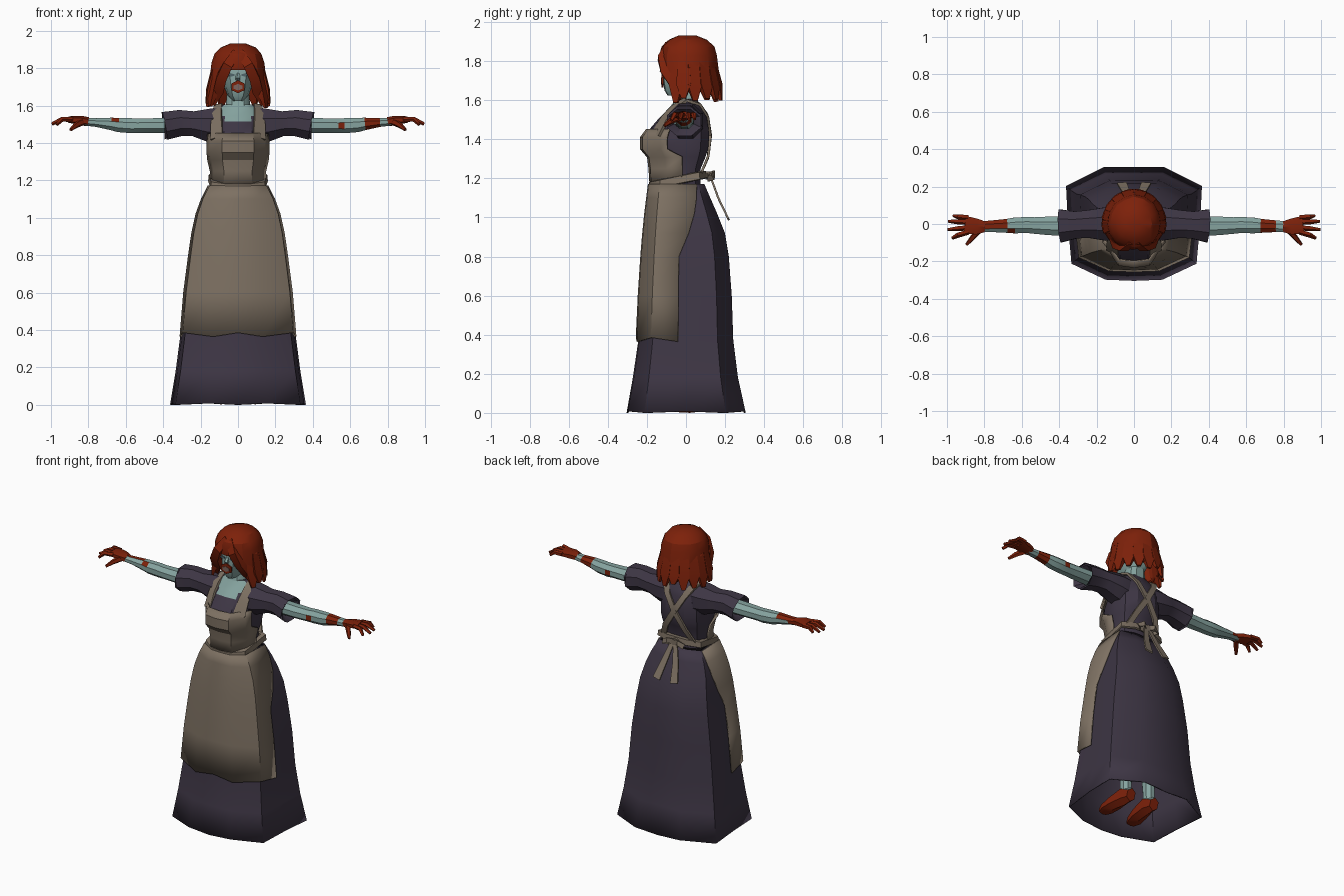
import bpy, bmesh, math, random
from mathutils import Vector

random.seed(4)
if "Cube" in bpy.data.objects:
    bpy.data.objects.remove(bpy.data.objects["Cube"])


def material(name, rgb):
    m = bpy.data.materials.new(name)
    m.use_nodes = True
    m.diffuse_color = (*rgb, 1)
    m.node_tree.nodes["Principled BSDF"].inputs["Base Color"].default_value = (*rgb, 1)
    return m


SKIN = material("pale teal skin", (.235, .365, .345))
RED = material("dark red", (.205, .015, .003))
DRESS = material("dusky purple cloth", (.048, .037, .059))
APRON = material("drab linen", (.205, .163, .122))
LIPS = material("dull lips", (.20, .13, .11))
EYES = material("shadowed eyes", (.08, .13, .14))
DARK = material("near black", (.006, .005, .006))


def loft(name, rings, mats, closed=True, caps=(False, False), rule=None, thick=0, angle=32):
    """Skin a list of equal-length rings; rule(centre) picks the material index."""
    bm = bmesh.new()
    rows = [[bm.verts.new(p) for p in ring] for ring in rings]
    n = len(rows[0])
    for lo, hi in zip(rows, rows[1:]):
        for i in range(n if closed else n - 1):
            j = (i + 1) % n
            bm.faces.new((lo[i], lo[j], hi[j], hi[i]))
    for row, wanted in zip((rows[0], rows[-1]), caps):
        if wanted:
            bm.faces.new(row)
    bmesh.ops.recalc_face_normals(bm, faces=bm.faces)
    for f in bm.faces:
        f.smooth = True
        if rule:
            f.material_index = int(rule(f.calc_center_median()))
    mesh = bpy.data.meshes.new(name)
    bm.to_mesh(mesh)
    bm.free()
    mesh.set_sharp_from_angle(angle=math.radians(angle))
    for m in mats:
        mesh.materials.append(m)
    ob = bpy.data.objects.new(name, mesh)
    bpy.context.collection.objects.link(ob)
    if thick:
        mod = ob.modifiers.new("thickness", 'SOLIDIFY')
        mod.thickness, mod.offset = thick, 0


def section(half, z, hw, front, back, kind="ring", grow=0):
    """Scale a half outline (front to back) and mirror it across x."""
    pts = [Vector((x * (hw + grow), y * ((back if y > 0 else -front) + grow), z)) for x, y in half]
    flip = [Vector((-p.x, p.y, p.z)) for p in reversed(pts)]
    if kind == "front":
        return flip[:-1] + pts
    if kind == "back":
        return pts + flip[1:]
    return pts + flip[1:-1]


def sweep(name, path, sizes, sides, ref, mats, rule=None, caps=(True, True)):
    """Sweep a polygon along a path; sizes are half extents along ref and across it."""
    path = [Vector(p) for p in path]
    ref, rings, k = Vector(ref), [], 1 / math.cos(math.pi / sides)
    if len(sizes) == 1:
        sizes = sizes * len(path)
    for i, p in enumerate(path):
        t = (path[min(i + 1, len(path) - 1)] - path[max(i - 1, 0)]).normalized()
        b = t.cross(ref).normalized()
        a = b.cross(t)
        angles = [(j + .5) * math.tau / sides for j in range(sides)]
        rings.append([p + a * sizes[i][0] * k * math.cos(w) + b * sizes[i][1] * k * math.sin(w) for w in angles])
    loft(name, rings, mats, caps=caps, rule=rule)


X, Y, Z = (1, 0, 0), (0, 1, 0), (0, 0, 1)

# Skirt: height, half width, front, back
skirt_half = [(0, -1), (.42, -.98), (.92, -.7), (.97, 0), (1, .67), (.45, 1), (0, 1)]
skirt = [(0, .36, -.3, .3), (.18, .33, -.268, .262), (.37, .305, -.24, .238), (.6, .285, -.23, .23),
         (.8, .258, -.217, .215), (.92, .24, -.207, .195), (1.02, .217, -.197, .155),
         (1.1, .187, -.187, .12), (1.17, .15, -.178, .09)]
rings = [section(skirt_half, *row) for row in skirt]
for i, p in enumerate(rings[0]):
    p.z = .008 * (i % 2)
loft("skirt", rings, [DRESS], thick=.008)
loft("skirt_lining", [section(skirt_half, *row, grow=-.008) for row in skirt[2:]], [DARK])

# Wrapped apron skirt with a wavy hem
rings = []
for z, hw, f, b in skirt[2:]:
    edge = -.16 + max(0, z - .8) * 1.9
    rings.append(section(skirt_half[:3] + [(.97, edge)], z, hw, f, b, "front", .012))
for i, p in enumerate(rings[0]):
    p.z += .015 if i % 2 else -.006
loft("apron_skirt", rings, [APRON], closed=False, thick=.01)

# Bodice, with the neckline showing skin
body_half = [(0, -1), (.5, -.95), (.86, -.55), (1, 0), (.86, .65), (.45, 1), (0, 1)]
body = [(1.17, .135, -.17, .075), (1.25, .134, -.175, .075), (1.31, .148, -.183, .1),
        (1.35, .152, -.218, .113), (1.41, .152, -.218, .118), (1.45, .148, -.188, .116),
        (1.515, .145, -.132, .106), (1.545, .138, -.102, .095), (1.58, .12, -.07, .07), (1.605, .08, -.055, .055)]
loft("bodice", [section(body_half, *r) for r in body], [DRESS, SKIN], caps=(False, True),
     rule=lambda c: c.z > 1.52 and c.y < -.02 and abs(c.x) < .095)

# Apron bib
rings = []
for z, hw, f, b in body[:6]:
    edge = -.1 if z < 1.33 else -.42
    rings.append(section(body_half[:3] + [(1, edge)], z, hw, f, b, "front", .012))
loft("apron_bib", rings, [APRON], closed=False, thick=.01)

# Tilted waistband
rings = []
for dz, grow in ((-.022, .008), (-.018, .018), (.018, .014), (.022, -.012)):
    ring = section(skirt_half, 1.2 + dz, .142, -.175, .088, grow=grow)
    for p in ring:
        p.z += .2 * p.y
    rings.append(ring)
loft("waistband", rings, [APRON])
sweep("bow_knot", [(0, .1, 1.215), (0, .135, 1.215)], [(.018, .018)], 6, X, [APRON])

# Neck and head
loft("neck", [section(body_half, *r) for r in
              [(1.54, .085, -.1, .07), (1.59, .066, -.06, .055), (1.68, .058, -.05, .06)]], [SKIN])
head = [(1.625, .032, -.095, .02), (1.65, .056, -.11, .05), (1.7, .074, -.118, .08),
        (1.75, .085, -.114, .1), (1.8, .09, -.114, .11), (1.87, .08, -.09, .09)]
loft("head", [section(body_half, *r) for r in head], [SKIN], caps=(True, True))
sweep("nose", [(0, -.105, 1.775), (0, -.122, 1.745), (0, -.112, 1.732)],
      [(.007, .006), (.012, .012), (.008, .005)], 5, X, [SKIN])
sweep("mouth_smear", [(0, -.116, 1.7), (0, -.125, 1.7)], [(.036, .03)], 6, X, [RED])
sweep("mouth", [(0, -.12, 1.698), (0, -.128, 1.698)], [(.024, .015)], 6, X, [LIPS])


# Hair: crown, hanging curtain and ragged locks
def arc(start, steps):
    angles = [math.radians(start + (180 - start) * i / steps) for i in range(steps + 1)]
    return [(math.sin(a), -math.cos(a)) for a in angles]


crown = [(1.79, .148, -.132, .162), (1.83, .143, -.138, .155), (1.875, .126, -.122, .142),
         (1.91, .094, -.085, .105), (1.932, .04, -.035, .05)]
rings = [section(arc(0, 8), *r) for r in crown]
for ring in rings[1:-1]:
    for i, p in enumerate(ring):
        grow = random.uniform(-.02, .03)
        p.x, p.y = p.x * (1 + grow), p.y * (1 + grow)
for i, p in enumerate(rings[0]):
    if p.y > -.1:
        p.z -= .07 + .04 * (i % 2)
        p.x, p.y = p.x * 1.04, p.y * 1.06
loft("hair_crown", rings, [RED], caps=(False, True), angle=25)
curtain = [(1.8, .134, -.105, .145), (1.73, .138, -.075, .155), (1.68, .145, -.05, .165), (1.64, .15, -.03, .172)]
rings = [section(arc(50, 7), *r, "back") for r in curtain]
for i, p in enumerate(rings[-1]):
    p.z += .02 * (i % 2)
loft("hair_curtain", rings, [RED], closed=False, thick=.018, angle=25)
for i in range(12):
    a = math.radians(62 + i * 236 / 11)
    s, c = math.sin(a), -math.cos(a)
    depth = .165 if c > 0 else .1
    tip = random.uniform(1.585, 1.625)
    sweep("hair_lock", [(s * .128, c * depth * .85, 1.8), (s * .15, c * depth, 1.68), (s * .168, c * depth * 1.1, tip)],
          [(.028, .012), (.038, .018), (.012, .006)], 4, (-c, s, 0), [RED])

# Paired parts
arm = [(.34, -.01, 1.495, .052, .041), (.45, -.01, 1.493, .05, .039), (.535, -.008, 1.492, .044, .038),
       (.57, -.005, 1.492, .043, .04), (.64, -.008, 1.496, .042, .038), (.68, -.01, 1.502, .037, .033),
       (.76, -.012, 1.509, .031, .023), (.82, -.015, 1.513, .029, .02)]
sleeve = [(.09, 0, 1.49, .085, .095), (.16, 0, 1.495, .088, .088), (.24, 0, 1.503, .075, .066),
          (.31, -.005, 1.506, .072, .07), (.393, -.01, 1.491, .088, .075), (.388, -.01, 1.491, .078, .065),
          (.35, -.01, 1.495, .05, .04)]
fingers = [(.035, .045, .965, 1.503), (.01, .015, .992, 1.503), (-.018, -.03, .995, 1.5), (-.042, -.075, .97, 1.497)]


def stained(c):
    """Splashes differ on each arm."""
    if c.x > 0:
        return .68 < c.x < .76 or (.535 < c.x < .57 and abs(c.y + .007) > .036)
    return (c.x < -.68 and c.z > 1.51 and c.y > -.02) or (-.68 < c.x < -.64 and c.z > 1.51 and c.y < -.02)


for s, side in ((1, "left"), (-1, "right")):
    def put(points):
        return [(s * p[0], p[1], p[2]) for p in points]

    # Sleeve and arm
    sweep(side + "_sleeve", put(sleeve[:5]), [r[3:] for r in sleeve[:5]], 8, Y, [DRESS], caps=(True, False))
    sweep(side + "_sleeve_lining", put(reversed(sleeve[4:])), [r[3:] for r in reversed(sleeve[4:])],
          8, Y, [DRESS], caps=(False, False))
    sweep(side + "_arm", put(arm), [r[3:] for r in arm], 8, Y, [SKIN, RED], stained)

    # Hand
    sweep(side + "_palm", put([(.8, -.015, 1.513), (.84, -.014, 1.52), (.905, -.004, 1.525)]),
          [(.029, .021), (.042, .022), (.047, .015)], 6, Y, [RED])
    for y0, y1, x1, z1 in fingers:
        mid = (.94, (y0 + y1) / 2, 1.527)
        sweep(side + "_finger", put([(.885, y0, 1.525), mid, (x1, y1, z1)]),
              [(.012, .012), (.012, .011), (.007, .007)], 5, Y, [RED])
    sweep(side + "_thumb", put([(.83, -.035, 1.513), (.865, -.075, 1.495), (.895, -.11, 1.47)]),
          [(.016, .014), (.013, .012), (.007, .007)], 5, Z, [RED])

    # Apron strap over the shoulder, crossing at the back
    sweep(side + "_front_strap", put([(.112, -.152, 1.425), (.114, -.108, 1.505), (.112, -.062, 1.56), (.105, 0, 1.602)]),
          [(.038, .008), (.032, .008), (.026, .008), (.022, .007)], 4, (s * .84, .54, 0), [APRON])
    sweep(side + "_back_strap", put([(.105, -.005, 1.602), (.095, .068, 1.58), (.06, .11, 1.52), (0, .126, 1.42),
                                     (-.07, .113, 1.31), (-.11, .075, 1.22)]),
          [(.022, .007)] * 2 + [(.018, .006)] * 4, 4, X, [APRON])

    # Bow loop and tail
    sweep(side + "_bow_loop", put([(0, .12, 1.215), (.04, .145, 1.225), (.075, .135, 1.205),
                                   (.05, .115, 1.2), (0, .115, 1.215)]), [(.016, .004)], 4, Z, [APRON])
    sweep(side + "_bow_tail", put([(.01, .125, 1.21), (.04, .165, 1.1), (.065, .218, .99)]),
          [(.014, .005), (.02, .005), (.026, .005)], 4, X, [APRON])

    # Eye, and the parted front hair
    sweep(side + "_eye", put([(.035, -.107, 1.763), (.035, -.115, 1.763)]), [(.016, .007)], 6, X, [EYES])
    sweep(side + "_front_lock", put([(.01, -.098, 1.885), (.055, -.13, 1.815), (.09, -.108, 1.745),
                                     (.105, -.065, 1.68), (.135, -.03, 1.605)]),
          [(.02, .012), (.026, .014), (.027, .02), (.028, .018), (.012, .008)], 4, X, [RED])

    # Leg and stained foot
    sweep(side + "_leg", put([(.09, .03, .07), (.09, .03, .15), (.085, .03, .35), (.08, .02, .7)]),
          [(.031, .037), (.033, .038), (.045, .05), (.06, .065)], 8, X, [SKIN])
    sweep(side + "_foot", put([(.09, .08, .045), (.09, .02, .065), (.1, -.07, .045), (.108, -.13, .03), (.11, -.165, .024)]),
          [(.03, .036), (.037, .056), (.046, .036), (.044, .022), (.028, .014)], 6, X, [RED, SKIN],
          lambda c: c.z > .08 and c.y > -.06)
